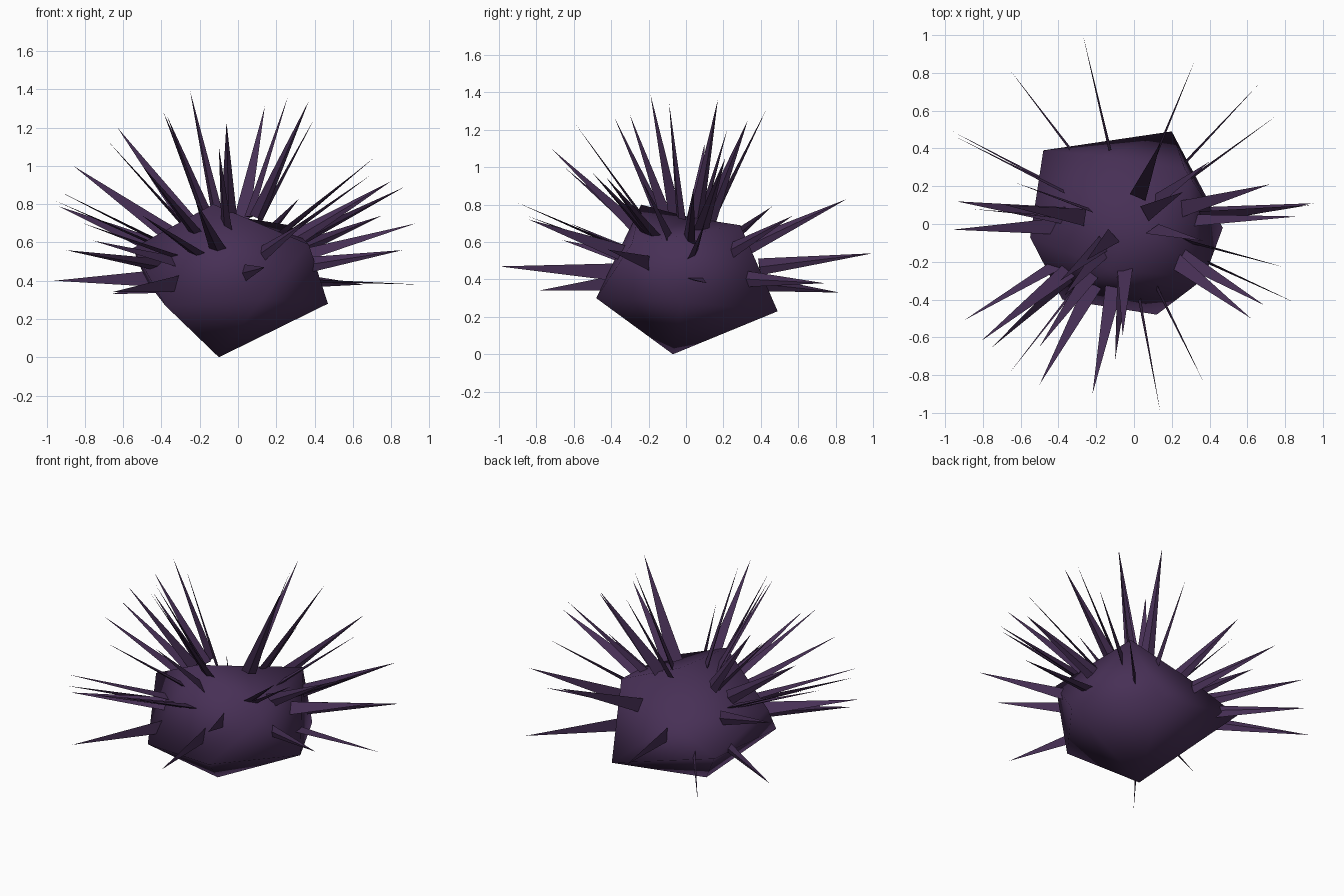
import bpy
import bmesh
from math import cos, radians, sin
from mathutils import Matrix, Vector

if "Cube" in bpy.data.objects:
    bpy.data.objects.remove(bpy.data.objects["Cube"], do_unlink=True)

CENTRE = Vector((-0.04, 0.0, 0.42))   # every spike radiates from here
BLADE_WIDTH = 0.09
BLADE_THICKNESS = 0.018


def make_material(name, colour):
    material = bpy.data.materials.new(name)
    material.use_nodes = True
    material.diffuse_color = (*colour, 1)
    shader = material.node_tree.nodes["Principled BSDF"]
    shader.inputs["Base Color"].default_value = (*colour, 1)
    shader.inputs["Roughness"].default_value = 0.8
    return material


def finish(name, builder, material, smooth):
    bmesh.ops.recalc_face_normals(builder, faces=builder.faces[:])
    for face in builder.faces:
        face.smooth = smooth
    mesh = bpy.data.meshes.new(name)
    builder.to_mesh(mesh)
    builder.free()
    mesh.materials.append(material)
    part = bpy.data.objects.new(name, mesh)
    bpy.context.scene.collection.objects.link(part)


def build_body(material):
    """Lumpy twenty-sided ball: two rings of five corners between two poles."""
    lower_ring = [(-.48, .39, .40), (.20, .49, .23), (.47, -.02, .28),
                  (.12, -.48, .30), (-.38, -.40, .27)]
    upper_ring = [(-.16, .36, .53), (.27, .29, .69), (.37, -.29, .59),
                  (-.13, -.24, .80), (-.55, -.07, .57)]
    builder = bmesh.new()
    bottom = builder.verts.new((-.10, -.07, 0))
    top = builder.verts.new((.02, .03, .73))
    lower = [builder.verts.new(point) for point in lower_ring]
    upper = [builder.verts.new(point) for point in upper_ring]
    for i in range(len(lower)):
        j = (i + 1) % len(lower)
        builder.faces.new((bottom, lower[j], lower[i]))
        builder.faces.new((lower[i], lower[j], upper[i]))
        builder.faces.new((upper[i], lower[j], upper[j]))
        builder.faces.new((upper[i], upper[j], top))
    finish("body", builder, material, True)


def add_spike(builder, tip, roll):
    """Slim blade from the body out to its tip; roll 0 lies flat, 90 stands."""
    tip = Vector(tip)
    ray = tip - CENTRE
    direction = ray.normalized()
    # The body is flatter on top, so high spikes start nearer the centre
    base = CENTRE + ray * (0.40 - 0.07 * max(direction.z, 0))
    sideways = direction.cross(Vector((0, 0, 1))).normalized()
    upward = sideways.cross(direction)
    across = sideways * cos(roll) + upward * sin(roll)
    through = direction.cross(across)
    turn = Matrix((across, through, direction)).transposed().to_4x4()
    middle = Matrix.Translation((base + tip) / 2)
    flatten = Matrix.Diagonal(
        (BLADE_WIDTH, BLADE_THICKNESS, (tip - base).length, 1))
    bmesh.ops.create_cone(builder, cap_ends=True, segments=3,
                          radius1=0.58, radius2=0, depth=1,
                          matrix=middle @ turn @ flatten)


def build_spikes(name, tips, roll, material):
    builder = bmesh.new()
    for tip in tips:
        add_spike(builder, tip, radians(roll))
    bmesh.ops.remove_doubles(builder, verts=builder.verts[:], dist=0.0001)
    finish(name, builder, material, False)


purple = make_material("dark purple", (0.063, 0.029, 0.092))
build_body(purple)

# Spike tips, grouped by how the blade is rolled about its own length
build_spikes("flat_spikes", [
    (-.25, -.19, 1.39), (.14, .43, 1.31), (.26, .17, 1.36),
    (-.39, -.30, 1.28), (-.37, -.38, 1.26), (-.06, -.59, 1.23),
    (-.68, .10, 1.13), (-.50, -.85, .74), (-.22, -.90, .81),
    (-.81, -.62, .70), (-.50, -.65, 1), (.62, -.50, .97),
    (.69, -.43, .95), (.95, .11, .38), (.72, .21, 1.05),
    (-.94, .12, .87), (-.96, -.03, .82)], 0, purple)
build_spikes("tilted_spikes", [
    (.37, -.09, 1.34), (.40, .33, 1.25), (-.10, -.72, 1.10),
    (-.76, -.66, .61), (.87, .04, .89)], 45, purple)
build_spikes("counter_tilted_spikes", [
    (.93, .10, .70), (-.90, -.51, .56)], -45, purple)
build_spikes("upright_spikes", [
    (-.63, .22, 1.20), (-.86, .08, 1), (-.66, -.79, .34),
    (.14, -1, .47), (.37, -.84, .72), (.86, -.42, .56),
    (.80, -.23, .92), (.75, .57, .74), (-.66, .82, .33),
    (-.27, 1, .54), (.32, .86, .83), (.66, .74, .38),
    (-.94, .46, .79), (-.96, .49, .40)], 90, purple)
